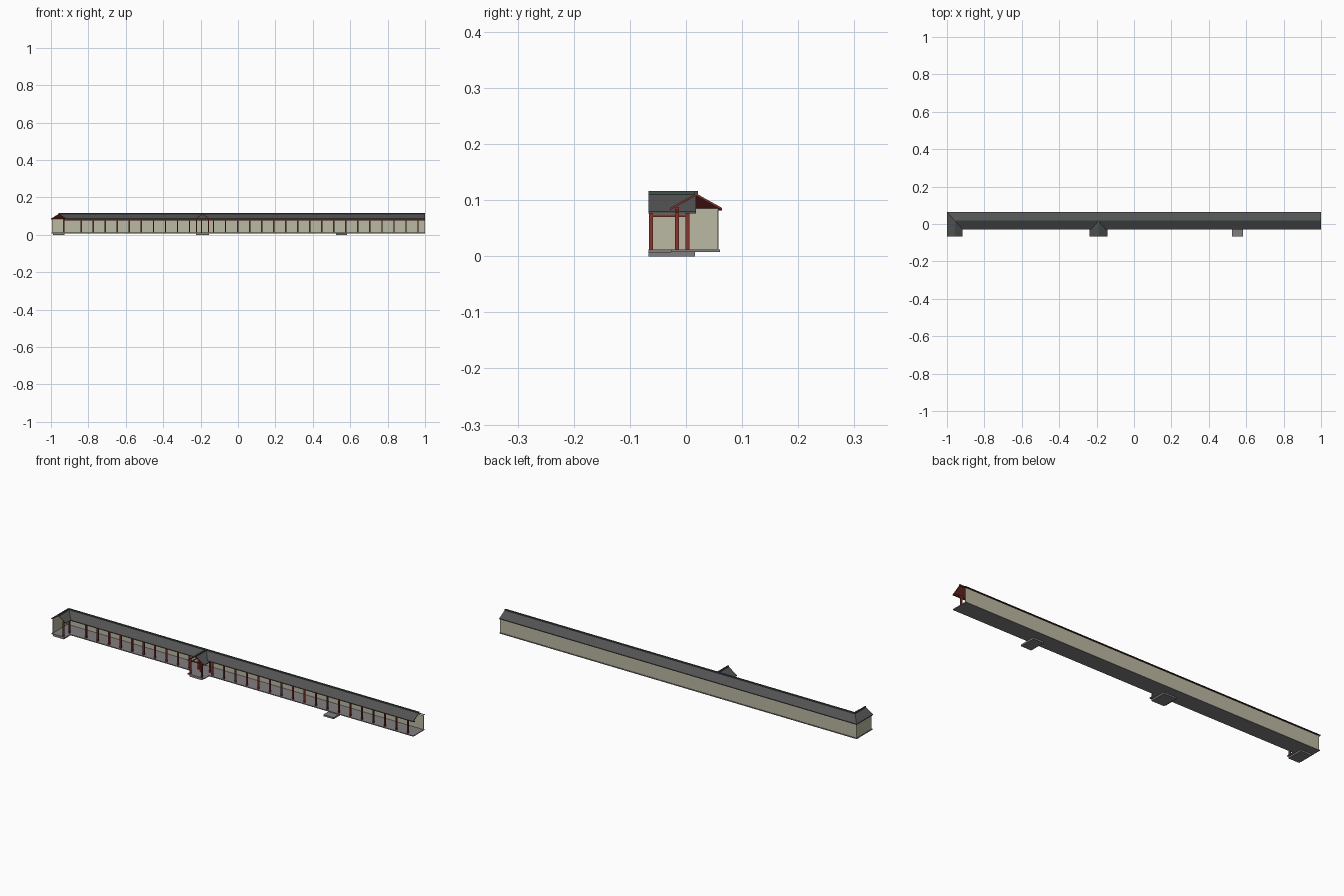
import bpy, bmesh
from mathutils import Vector

cube = bpy.data.objects.get("Cube")
if cube:
    bpy.data.objects.remove(cube, do_unlink=True)


def material(name, rgb):
    m = bpy.data.materials.new(name)
    m.use_nodes = True
    m.diffuse_color = (*rgb, 1)
    m.node_tree.nodes["Principled BSDF"].inputs["Base Color"].default_value = (*rgb, 1)
    return m


TILE = material("roof grey", (0.085, 0.085, 0.085))
GREEN = material("ridge green", (0.05, 0.085, 0.07))
RED = material("painted red wood", (0.24, 0.035, 0.025))
CREAM = material("cream plaster", (0.50, 0.48, 0.36))
STONE = material("floor grey", (0.22, 0.21, 0.21))

RIDGE_Y, HALF = 0.018, 0.0465       # main roof ridge and half width
WING_X, WING_HALF = -0.958, 0.042   # side wing ridge and half width
FRONT = -0.067                      # front end of the wing and the porch


def finish(name, bm, *mats):
    bmesh.ops.recalc_face_normals(bm, faces=bm.faces)
    me = bpy.data.meshes.new(name)
    bm.to_mesh(me)
    bm.free()
    for m in mats:
        me.materials.append(m)
    ob = bpy.data.objects.new(name, me)
    bpy.context.collection.objects.link(ob)
    return ob


def add_box(bm, x, y, z):
    """Box from (min, max) pairs."""
    verts = bmesh.ops.create_cube(bm, size=1)["verts"]
    for v in verts:
        v.co = Vector([(a + b) / 2 + c * (b - a) for (a, b), c in zip((x, y, z), v.co)])


def box(name, x, y, z, mat):
    bm = bmesh.new()
    add_box(bm, x, y, z)
    return finish(name, bm, mat)


def loft(name, sections, *mats):
    """Closed solid through matching rings; red soffits and end boards if two materials."""
    bm = bmesh.new()
    rings = [[bm.verts.new(p) for p in s] for s in sections]
    n = len(rings[0])
    for a, b in zip(rings, rings[1:]):
        for i in range(n):
            bm.faces.new((a[i], a[(i + 1) % n], b[(i + 1) % n], b[i]))
    ends = [bm.faces.new(rings[0]), bm.faces.new(rings[-1])]
    bmesh.ops.recalc_face_normals(bm, faces=bm.faces)
    if len(mats) > 1:
        for f in bm.faces:
            if f in ends or f.normal.z < -0.1:
                f.material_index = 1
    return finish(name, bm, *mats)


def pitched(half_scale, eave, peak, thick):
    h = half_scale
    return [(h, eave), (0, peak), (-h, eave), (-h, eave - thick), (0, peak - thick), (h, eave - thick)]


def mitred(profile):
    """Sections along the main ridge, round the corner and down the wing."""
    k = WING_HALF / HALF
    return [[(1, RIDGE_Y + o, z) for o, z in profile],
            [(WING_X - k * o, RIDGE_Y + o, z) for o, z in profile],
            [(WING_X - k * o, FRONT, z) for o, z in profile]]


# Roofs
loft("main_roof", mitred(pitched(HALF, 0.086, 0.112, 0.004)), TILE, RED)
cap = [(0.003, 0.1075), (0.003, 0.116), (-0.003, 0.116), (-0.003, 0.1075)]
loft("main_ridge_cap", mitred(cap), GREEN)

PORCH_X = -0.19
porch = pitched(0.048, 0.080, 0.112, 0.004)
loft("porch_roof", [[(PORCH_X + o, y, z) for o, z in porch] for y in (FRONT, RIDGE_Y)], TILE, RED)
loft("porch_ridge_cap", [[(PORCH_X + o, y, z) for o, z in cap] for y in (FRONT, RIDGE_Y)], GREEN)

# Floors and steps
box("main_floor", (-0.998, 1), (-0.027, 0.061), (0.008, 0.012), STONE)
box("wing_floor", (-0.998, -0.92), (FRONT, -0.027), (0.008, 0.012), STONE)
box("porch_floor", (-0.237, -0.143), (FRONT, -0.027), (0.008, 0.012), STONE)
for name, x, w in (("wing_step", WING_X, 0.03), ("porch_step", PORCH_X, 0.035), ("side_step", 0.553, 0.029)):
    box(name, (x - w, x + w), (FRONT, 0.016), (0, 0.008), STONE)

# Walls
box("back_wall", (-0.995, 1), (0.056, 0.058), (0.012, 0.083), CREAM)
box("wing_wall", (-0.995, -0.993), (-0.06, 0.058), (0.012, 0.085), CREAM)


def columns(name, spots, top):
    bm = bmesh.new()
    r = 0.0035
    for x, y in spots:
        add_box(bm, (x - r, x + r), (y - r, y + r), (0.012, top))
    finish(name, bm, RED)


# Columns
ROW_Y = -0.016
columns("main_columns", [(-0.838 + 0.0643 * i, ROW_Y) for i in range(29)], 0.088)
columns("wing_columns", [(-0.932, y) for y in (-0.062, ROW_Y)], 0.088)
columns("porch_columns", [(PORCH_X + s * 0.032, y) for s in (-1, 1) for y in (-0.062, 0.003)], 0.086)

# Beams
box("main_beam", (-0.932, 1), (ROW_Y - 0.002, ROW_Y + 0.002), (0.077, 0.083), RED)
box("wing_beam", (-0.934, -0.930), (-0.062, ROW_Y), (0.077, 0.083), RED)
for side, s in (("right", -1), ("left", 1)):
    x = PORCH_X + s * 0.032
    box("porch_beam_" + side, (x - 0.002, x + 0.002), (-0.062, 0.003), (0.070, 0.074), RED)
box("porch_front_beam", (PORCH_X - 0.032, PORCH_X + 0.032), (-0.064, -0.060), (0.077, 0.082), RED)
